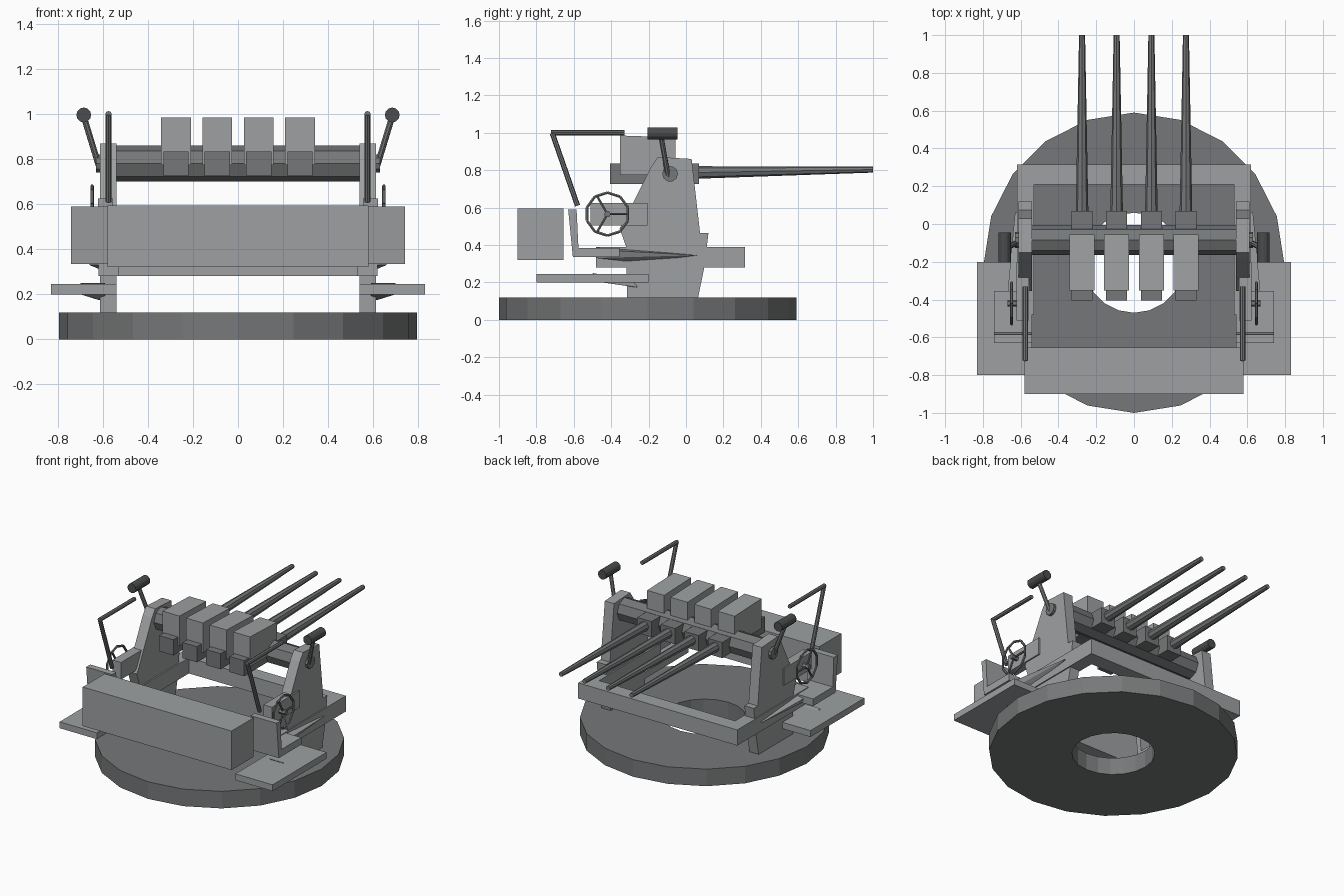
import bpy, bmesh
from math import cos, sin, pi, radians
from mathutils import Vector

if "Cube" in bpy.data.objects:
    bpy.data.objects.remove(bpy.data.objects["Cube"])


def grey(name, v):
    m = bpy.data.materials.new(name)
    m.diffuse_color = (v, v * 1.04, v * 1.06, 1)
    m.use_nodes = True
    m.node_tree.nodes["Principled BSDF"].inputs["Base Color"].default_value = m.diffuse_color
    return m


LIGHT, MID, DARK = grey("light_grey", .34), grey("mid_grey", .18), grey("dark_grey", .07)


def finish(name, bm, mat=LIGHT):
    bmesh.ops.recalc_face_normals(bm, faces=bm.faces[:])
    me = bpy.data.meshes.new(name)
    bm.to_mesh(me)
    bm.free()
    me.materials.append(mat)
    ob = bpy.data.objects.new(name, me)
    bpy.context.collection.objects.link(ob)
    return ob


def prism(name, profile, x0, x1, mat=LIGHT):
    """Extrude a (y, z) profile from x0 to x1."""
    bm = bmesh.new()
    a = [bm.verts.new((x0, y, z)) for y, z in profile]
    b = [bm.verts.new((x1, y, z)) for y, z in profile]
    bm.faces.new(a)
    bm.faces.new(b)
    for i in range(len(a)):
        j = (i + 1) % len(a)
        bm.faces.new((a[i], a[j], b[j], b[i]))
    return finish(name, bm, mat)


def box(name, x, y, z, mat=LIGHT):
    return prism(name, [(y[0], z[0]), (y[1], z[0]), (y[1], z[1]), (y[0], z[1])], x[0], x[1], mat)


def hull(name, pts, mat=LIGHT):
    bm = bmesh.new()
    for p in pts:
        bm.verts.new(p)
    bmesh.ops.convex_hull(bm, input=bm.verts[:])
    return finish(name, bm, mat)


def add_rod(bm, p, q, r0, r1, n):
    p, q = Vector(p), Vector(q)
    d = (q - p).normalized()
    u = d.cross(Vector((0, 0, 1)))
    if u.length < .01:
        u = Vector((1, 0, 0))
    u.normalize()
    w = u.cross(d)
    ring = lambda c, r: [bm.verts.new(c + r * (cos(2 * pi * i / n) * u + sin(2 * pi * i / n) * w))
                         for i in range(n)]
    a, b = ring(p, r0), ring(q, r1)
    bm.faces.new(a)
    bm.faces.new(b)
    for i in range(n):
        j = (i + 1) % n
        bm.faces.new((a[i], a[j], b[j], b[i]))


def rods(name, segs, n=8, mat=MID):
    """Tapered rods: each segment is (start, end, r0, r1)."""
    bm = bmesh.new()
    for s in segs:
        add_rod(bm, *s, n)
    return finish(name, bm, mat)


# base ring, 20 sided
bm = bmesh.new()
loops = [[bm.verts.new((r * cos(2 * pi * i / 20), -.205 + r * sin(2 * pi * i / 20), z))
          for i in range(20)] for r, z in ((.795, 0), (.795, .12), (.265, .12), (.265, 0))]
for k in range(4):
    a, b = loops[k], loops[(k + 1) % 4]
    for i in range(20):
        j = (i + 1) % 20
        bm.faces.new((a[i], a[j], b[j], b[i]))
finish("base_ring", bm, MID)

# front counterweight box, rear frame bar and cross tube
box("front_box", (-.58, .58), (-.9, -.655), (.32, .595))
box("rear_frame_bar", (-.62, .62), (.21, .315), (.28, .39))
rods("cross_tube", [((-.54, -.085, .78), (.54, -.085, .78), .08, .08)])

# four guns
for i, x in enumerate((-.275, -.092, .092, .275)):
    prism(f"gun_cover_{i}", [(-.353, .775), (-.055, .775), (-.055, .975), (-.353, .985)],
          x - .066, x + .066)
    box(f"gun_receiver_{i}", (x - .056, x + .056), (-.405, .07), (.725, .835), MID)
    rods(f"gun_barrel_{i}", [((x, .03, .787), (x, 1, .803), .034, .016)])

# parts repeated on both sides
for s, side in ((1, "right"), (-1, "left")):
    # upright plate and frame arm
    prism(f"{side}_upright", [(-.315, .12), (.065, .12), (.1, .29), (.12, .465), (.075, .465),
                              (.03, .86), (-.15, .87), (-.185, .82), (-.33, .53), (-.355, .49),
                              (-.32, .39)], s * .54, s * .612)
    box(f"{side}_frame_arm", (s * .53, s * .62), (-.48, .21), (.28, .39))
    # seat, footboard and their tapered brackets
    prism(f"{side}_seat", [(-.63, .59), (-.585, .59), (-.575, .385), (-.355, .385),
                           (-.355, .335), (-.605, .335)], s * .54, s * .742)
    box(f"{side}_footboard", (s * .54, s * .83), (-.8, -.2), (.2, .245))
    hull(f"{side}_seat_bracket", [(s * .6, -.48, .39), (s * .68, -.48, .375), (s * .6, -.48, .33),
                                  (s * .66, -.48, .33), (s * .6, -.24, .305), (s * .6, .06, .345),
                                  (s * .63, .06, .345)])
    hull(f"{side}_footboard_bracket", [(s * .59, -.5, .25), (s * .7, -.5, .25), (s * .7, -.45, .2),
                                       (s * .59, -.24, .2), (s * .59, -.24, .17),
                                       (s * .62, -.27, .175)])
    # gearbox and handwheel
    box(f"{side}_gearbox", (s * .555, s * .622), (-.51, -.205), (.505, .625))
    cx, cy, cz = s * .648, -.42, .565
    at = lambda a, r: (cx, cy + r * cos(a), cz + r * sin(a))
    segs = [(at(2 * pi * (k - .5) / 10, .115), at(2 * pi * (k + .5) / 10, .115), .008, .008)
            for k in range(10)]
    segs += [((cx, cy, cz), at(radians(a), .112), .007, .007) for a in (0, 120, 240)]
    segs.append(((s * .61, cy, cz), (s * .67, cy, cz), .018, .018))
    rods(f"{side}_handwheel", segs, 6)
    # bent sight arm
    X = s * .575
    rods(f"{side}_sight_arm", [((X, -.58, .61), (X, -.715, .998), .014, .014),
                               ((X, -.722, 1), (X, -.33, 1), .014, .014)])
    # pivot hub, lever and roller
    rods(f"{side}_pivot_hub", [((s * .6, -.085, .78), (s * .63, -.085, .78), .042, .042)], 10)
    rods(f"{side}_lever", [((s * .615, -.095, .76), (s * .685, -.135, .99), .014, .014)])
    rods(f"{side}_roller", [((s * .685, -.205, .996), (s * .685, -.045, .996), .033, .033)], 12, DARK)
